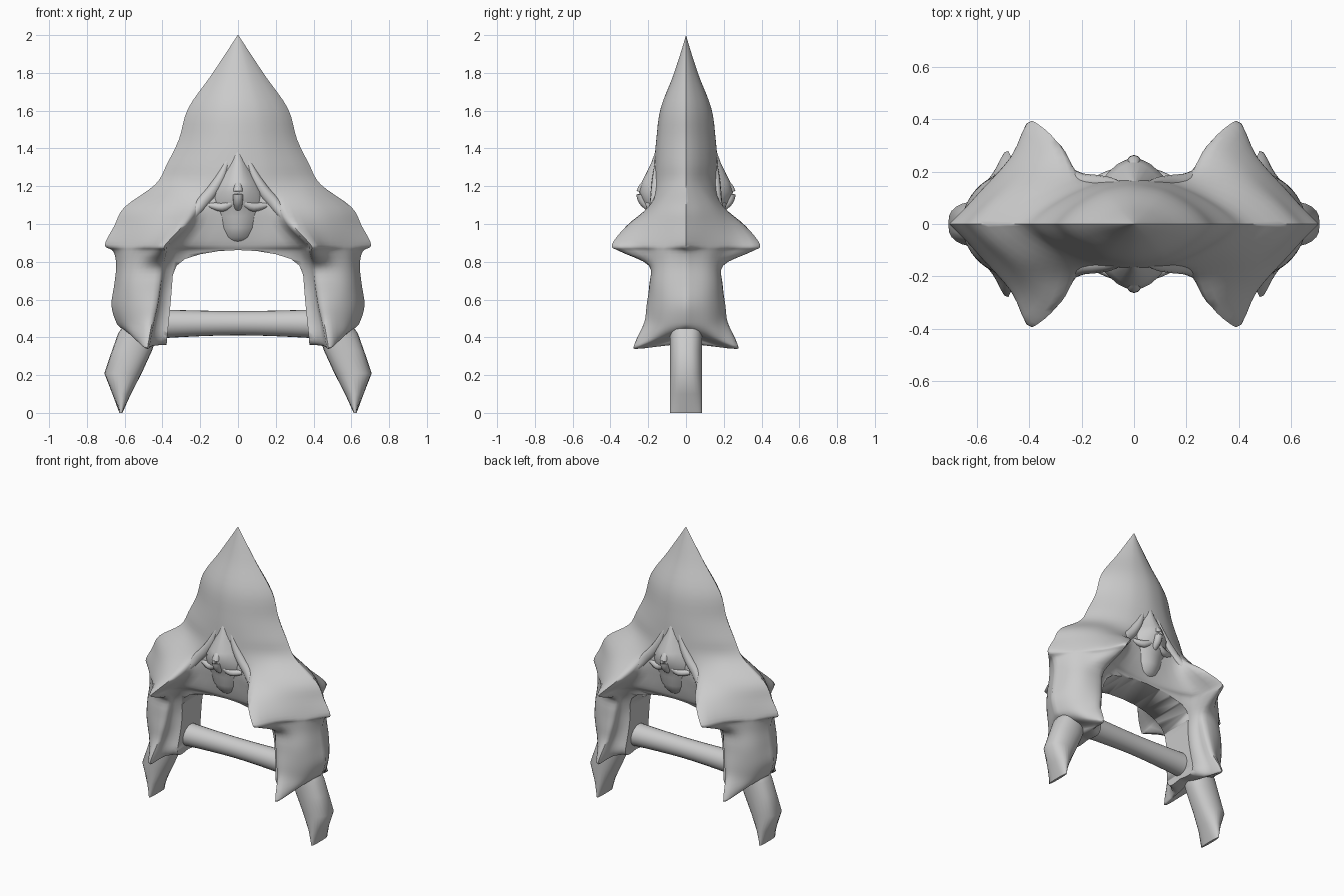
import bpy, bmesh, math
from mathutils import Vector

if "Cube" in bpy.data.objects:
    bpy.data.objects.remove(bpy.data.objects["Cube"])

grey = bpy.data.materials.new("plain_grey")
grey.use_nodes = True
COLOR = (0.6, 0.6, 0.6, 1)
grey.diffuse_color = COLOR
grey.node_tree.nodes["Principled BSDF"].inputs["Base Color"].default_value = COLOR


def smooth(obj, angle):
    bpy.ops.object.select_all(action='DESELECT')
    obj.select_set(True)
    bpy.context.view_layer.objects.active = obj
    bpy.ops.object.shade_smooth_by_angle(angle=math.radians(angle))


def finish(name, bm, angle=60):
    bmesh.ops.remove_doubles(bm, verts=bm.verts, dist=1e-5)
    bmesh.ops.recalc_face_normals(bm, faces=bm.faces)
    mesh = bpy.data.meshes.new(name)
    bm.to_mesh(mesh)
    bm.free()
    mesh.materials.append(grey)
    obj = bpy.data.objects.new(name, mesh)
    bpy.context.collection.objects.link(obj)
    smooth(obj, angle)
    return obj


def skin(rings, caps=True):
    """Bridge closed rings of points into a solid."""
    bm = bmesh.new()
    loops = [[bm.verts.new(p) for p in ring] for ring in rings]
    for a, b in zip(loops, loops[1:]):
        n = len(a)
        for i in range(n):
            j = (i + 1) % n
            bm.faces.new((a[i], a[j], b[j], b[i]))
    if caps:
        bm.faces.new(loops[0])
        bm.faces.new(loops[-1])
    return bm


def spline(points, steps, before=None):
    """Curve through all the points."""
    pts = [Vector(p) for p in points]
    pts = [Vector(before) if before else pts[0]] + pts + [pts[-1]]
    out = []
    for a, b, c, d in zip(pts, pts[1:], pts[2:], pts[3:]):
        for k in range(steps):
            t = k / steps
            out.append(b + t * 0.5 * (c - a) + t * t * (a - 2.5 * b + 2 * c - 0.5 * d)
                       + t ** 3 * (1.5 * (b - c) + 0.5 * (d - a)))
    return out + [pts[-2]]


def mirrored_ring(quarter):
    """Full section from a quarter running from the middle to the side edge."""
    half = quarter + [Vector((p.x, -p.y, p.z)) for p in quarter[-2::-1]]
    return half + [Vector((-p.x, p.y, p.z)) for p in half[-2:0:-1]]


def tube(name, path, sides=12, steps=4):
    """Round tapered strand; each path point is x, y, z, radius."""
    pts = spline(path, steps)
    rings = []
    for i, p in enumerate(pts):
        d = (pts[min(i + 1, len(pts) - 1)] - pts[max(i - 1, 0)]).xyz
        q = d.to_track_quat('Z', 'Y')
        rings.append([p.xyz + q @ Vector((math.cos(a), math.sin(a), 0)) * p.w
                      for a in (math.tau * k / sides for k in range(sides))])
    return finish(name, skin(rings))


# Spire: height, half width, half depth of lens-shaped sections
rows = []
for z, w, d in [(2, .002, 0), (1.9, .067, .03), (1.78, .147, .07), (1.61, .265, .135),
                (1.45, .312, .157), (1.32, .375, .168), (1.21, .437, .175)]:
    rows.append([(w * f, d * (1 - f * f) ** .9, z) for f in (0, .32, .55, .76, .9, 1)])

# Shoulder cape and leg guards: centre depth, then groove, ridge, flanks, edge
for z, d, *quarter in [
        (1.09, .172, (.18, .178), (.25, .20), (.40, .16), (.52, .08), (.60, 0)),
        (.99, .16, (.22, .18), (.295, .315), (.43, .22), (.56, .10), (.655, 0)),
        (.89, .135, (.31, .19), (.385, .392), (.465, .26), (.59, .115), (.705, 0)),
        (.855, .12, (.325, .16), (.39, .35), (.48, .22), (.59, .12), (.66, 0)),
        (.78, .11, (.34, .13), (.41, .195), (.52, .175), (.60, .11), (.645, 0)),
        (.68, .10, (.36, .11), (.42, .19), (.54, .175), (.615, .11), (.655, 0)),
        (.57, .10, (.375, .11), (.435, .205), (.54, .18), (.62, .11), (.67, 0)),
        (.48, .10, (.39, .12), (.455, .22), (.54, .18), (.605, .11), (.645, 0))]:
    rows.append([(0, d, z)] + [(x, y, z) for x, y in quarter])

# Ragged hem, closed underneath along the centre plane
rows += [
    [(0, .1, .42), (.40, .13, .40), (.475, .27, .37), (.54, .19, .40), (.585, .11, .43), (.62, 0, .45)],
    [(0, .08, .37), (.41, .10, .36), (.48, .25, .34), (.53, .16, .38), (.56, .09, .41), (.59, 0, .44)],
    [(0, 0, .38), (.41, 0, .37), (.48, 0, .41), (.52, 0, .43), (.55, 0, .435), (.58, 0, .445)]]

columns = [spline(col, 4) for col in zip(*rows)]
rings = []
for row in zip(*columns):
    q = spline(row, 4, (-row[1].x, row[1].y, row[1].z))
    rings.append(mirrored_ring([Vector((max(p.x, 0), max(p.y, 0), p.z)) for p in q]))
body = finish("caped_body", skin(rings, caps=False))

# Arched opening between the legs
arch = [(.39, .2), (.375, .4), (.355, .6), (.345, .73), (.325, .78), (.28, .815),
        (.2, .84), (.1, .857), (0, .862)]
outline = arch + [(-x, z) for x, z in arch[-2::-1]]
cutter = finish("arch_cutter", skin([[(x, y, z) for x, z in outline] for y in (-1, 1)]))
cutter.hide_render = True
cut = body.modifiers.new("arch", 'BOOLEAN')
cut.operation = 'DIFFERENCE'
cut.solver = 'EXACT'
cut.object = cutter
bpy.context.view_layer.objects.active = body
bpy.ops.object.modifier_apply(modifier="arch")
bpy.data.objects.remove(cutter)
smooth(body, 80)

# Crossbar with flared ends
tube("crossbar", [(-.43, 0, .47, .085), (-.36, 0, .472, .074), (0, 0, .475, .064),
                  (.36, 0, .472, .074), (.43, 0, .47, .085)], 24)

# Pointed feet: height, inner and outer x of rounded sections
for side, s in (("left", 1), ("right", -1)):
    rings = []
    for z, x0, x1 in [(.50, .45, .58), (.42, .425, .635), (.33, .455, .667),
                      (.21, .51, .708), (.1, .567, .665), (0, .612, .628)]:
        ring = []
        for k in range(24):
            c, n = math.cos(math.tau * k / 24), math.sin(math.tau * k / 24)
            x = (x0 + x1) / 2 + (x1 - x0) / 2 * c
            ring.append((s * x, .085 * math.copysign(abs(n) ** .75, n), z))
        rings.append(ring)
    finish(side + "_foot", skin(rings))

# Faces swelling from the front and the back: height, half width, depth
mask = []
for z, w, d in [(1.42, .01, .15), (1.32, .07, .185), (1.22, .13, .235), (1.17, .16, .25),
                (1.10, .18, .215), (1.04, .15, .195), (.98, .12, .19), (.93, .09, .165),
                (.89, .05, .12)]:
    mask.append(mirrored_ring([Vector((w * f, d - (d - .11) * f ** 2, z))
                               for f in (0, .2, .4, .6, .8, 1)]))
finish("face_masks", skin(mask))

# Nose, brows and hood edges
for end, e in (("front", -1), ("back", 1)):
    tube(end + "_nose", [(0, e * .21, 1.22, .02), (0, e * .235, 1.17, .027),
                         (0, e * .225, 1.12, .025), (0, e * .185, 1.08, .02)])
    for side, s in (("left", 1), ("right", -1)):
        tube(f"{end}_{side}_brow", [(s * .02, e * .20, 1.12, .018), (s * .08, e * .185, 1.09, .024),
                                    (s * .15, e * .165, 1.10, .015)], 8)
        tube(f"{end}_{side}_hood", [(s * .05, e * .15, 1.35, .01), (s * .09, e * .152, 1.25, .026),
                                    (s * .14, e * .155, 1.17, .032), (s * .20, e * .16, 1.10, .034),
                                    (s * .26, e * .20, 1.02, .02)])
